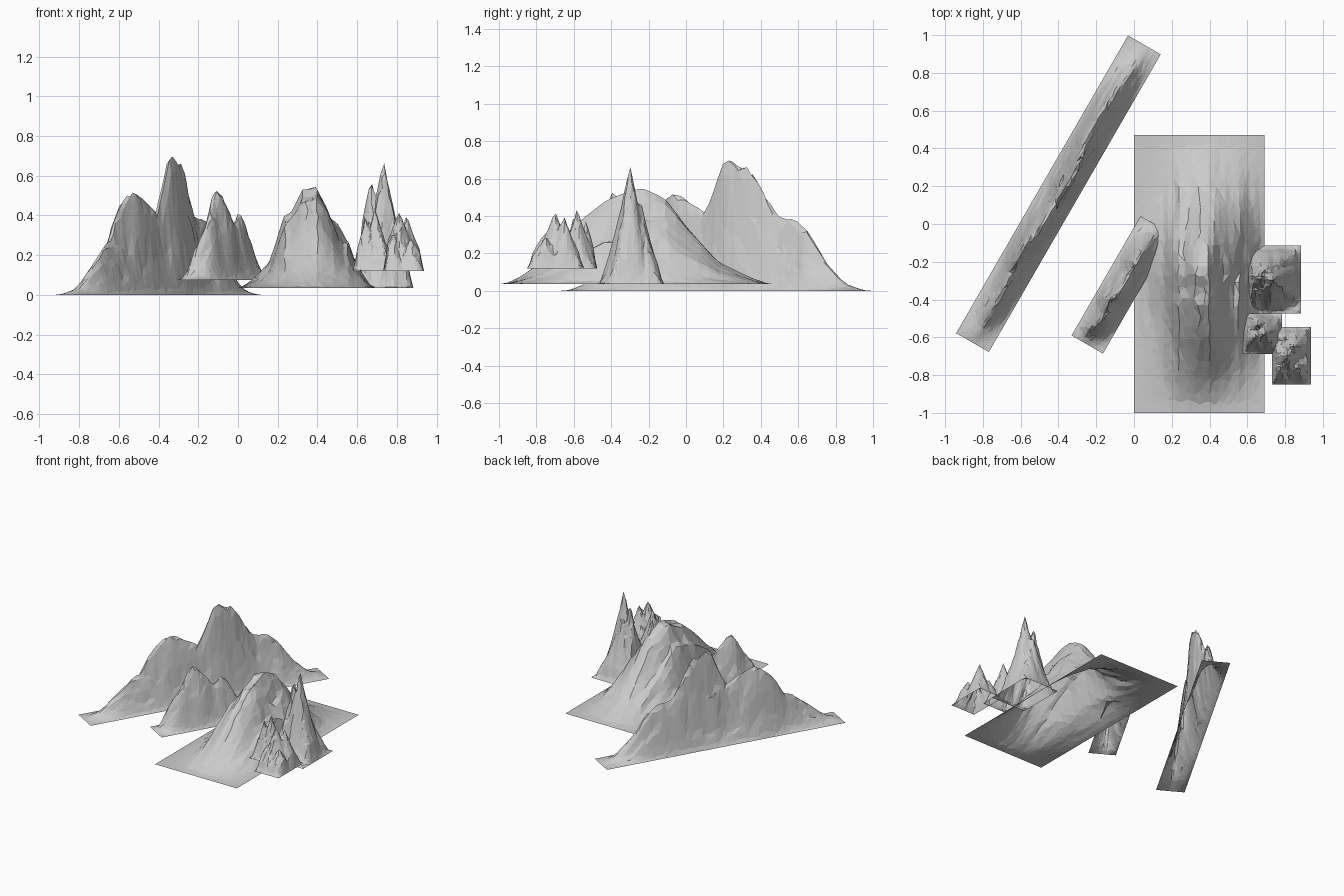
import bpy, bmesh, math, random
from mathutils import Vector, noise

if "Cube" in bpy.data.objects:
    bpy.data.objects.remove(bpy.data.objects["Cube"])

random.seed(4)


def lerp(pts, t):
    """Piecewise linear profile lookup."""
    if t <= pts[0][0]:
        return pts[0][1]
    for (a, p), (b, q) in zip(pts, pts[1:]):
        if t <= b:
            return p + (q - p) * (t - a) / (b - a)
    return pts[-1][1]


def sheet(name, center, size, angle, nu, nv, height):
    """Open, faceted terrain sheet; v (width) and u (length) run -1..1."""
    bm = bmesh.new()
    w, l = size[0] / 2, size[1] / 2
    rows = []
    for j in range(nu + 1):
        row = []
        for i in range(nv + 1):
            v, u = 2 * i / nv - 1, 2 * j / nu - 1
            edge = i in (0, nv) or j in (0, nu)
            if not edge:
                v += random.uniform(-.3, .3) * 2 / nv
                u += random.uniform(-.3, .3) * 2 / nu
            z = 0 if edge else max(0, height(v, u))
            row.append(bm.verts.new((v * w, u * l, z)))
        rows.append(row)
    for a, b in zip(rows, rows[1:]):
        for i in range(nv):
            bm.faces.new((a[i], a[i + 1], b[i + 1], b[i]))
    bmesh.ops.triangulate(bm, faces=bm.faces[:])
    mesh = bpy.data.meshes.new(name)
    bm.to_mesh(mesh)
    bm.free()
    ob = bpy.data.objects.new(name, mesh)
    ob.location = center
    ob.rotation_euler.z = angle
    bpy.context.collection.objects.link(ob)


def ridge(profile, cross, seed, wander, carve, freq, along):
    """Crest profile along the length times a cross-section, cut by gullies."""
    def height(v, u):
        shift = wander * noise.noise(Vector((u * 3, seed, 0)))
        q = lerp(cross, v - shift * (1 - abs(v)))
        n = noise.noise(Vector((v * freq, u * along, seed)))
        gully = 1 - carve * max(0, .3 - abs(n)) * 3.3 * min(1, 2.2 * (1 - q) + .1)
        return lerp(profile, (u + 1) / 2) * q * gully
    return height


def spires(center, size, base, peaks, seed):
    """Concave pinnacles given as world x, y, z, radius."""
    def height(v, u):
        x, y = center[0] + v * size[0] / 2, center[1] + u * size[1] / 2
        h = 0
        for px, py, pz, r in peaks:
            a = math.atan2(y - py, x - px)
            r *= 1 + .22 * noise.noise(Vector((math.cos(a) * 2, math.sin(a) * 2, seed)))
            d = math.hypot(x - px, y - py) / r
            h = max(h, (pz - base) * max(0, 1 - d) ** 1.5)
        fall = min(1, 5 * (1 - abs(v)), 5 * (1 - abs(u)))
        return (h + .015 * noise.noise(Vector((x * 16, y * 16, seed))) + .01) * fall
    return height


steep = [(-1, 0), (-.85, .06), (-.65, .25), (-.4, .62), (-.15, .95), (0, 1),
         (.15, .95), (.4, .62), (.65, .25), (.85, .06), (1, 0)]

# Long thin back range
back = [(0, 0), (.06, .04), (.15, .18), (.2, .25), (.235, .28), (.28, .43), (.33, .51),
        (.36, .54), (.41, .49), (.44, .46), (.47, .43), (.505, .57), (.54, .74),
        (.576, .70), (.627, .64), (.67, .5), (.716, .385), (.766, .385),
        (.81, .33), (.874, .15), (.938, .04), (1, 0)]
sheet("back_range", (-.40, .16, 0), (.20, 1.82), -math.radians(30), 56, 14,
      ridge(back, steep, 1.3, .5, .25, 2.5, 4))

# Short middle range, same heading
mid = [(0, 0), (.06, .03), (.15, .19), (.27, .32), (.38, .46), (.42, .45),
       (.51, .37), (.59, .28), (.68, .345), (.76, .28), (.85, .15), (.93, .05), (1, 0)]
sheet("middle_range", (-.065, -.322, .075), (.192, .73), -math.radians(30), 28, 14,
      ridge(mid, steep, 5.7, .4, .25, 2.5, 3))

# Broad mountain with long lengthwise ribs
broad = [(0, 0), (.04, .01), (.1, .06), (.17, .15), (.27, .31), (.37, .43),
         (.41, .48), (.44, .46), (.48, .52), (.54, .52), (.61, .46), (.69, .3),
         (.75, .2), (.8, .12), (.88, .06), (.96, .01), (1, 0)]
wide = [(-1, 0), (-.9, .03), (-.71, .13), (-.54, .26), (-.42, .48), (-.33, .69),
        (-.22, .73), (-.04, .96), (.16, 1), (.3, .83), (.45, .63), (.6, .5),
        (.74, .26), (.9, .06), (1, 0)]
sheet("broad_mountain", (.345, -.265, .035), (.69, 1.47), 0, 26, 26,
      ridge(broad, wide, 2.2, .12, .2, 4, 1.2))

# Cluster of pinnacles on the right
clusters = {
    "tall_spires": ((.738, -.295), (.29, .36), .035, 9.1,
                    [(.732, -.30, .68, .175), (.67, -.285, .61, .14),
                     (.71, -.25, .52, .15), (.79, -.32, .38, .14),
                     (.76, -.22, .33, .14), (.65, -.35, .33, .13)]),
    "small_spires_left": ((.680, -.582), (.205, .215), .12, 3.4,
                          [(.69, -.582, .43, .125), (.645, -.60, .39, .10),
                           (.66, -.535, .37, .09), (.72, -.62, .30, .10)]),
    "small_spires_right": ((.834, -.697), (.205, .305), .12, 6.6,
                           [(.81, -.70, .41, .15), (.85, -.65, .39, .13),
                            (.78, -.76, .30, .12), (.87, -.75, .29, .12),
                            (.80, -.61, .26, .10)]),
}
for name, (c, size, base, seed, peaks) in clusters.items():
    sheet(name, (*c, base), size, 0, 20, 18, spires(c, size, base, peaks, seed))
